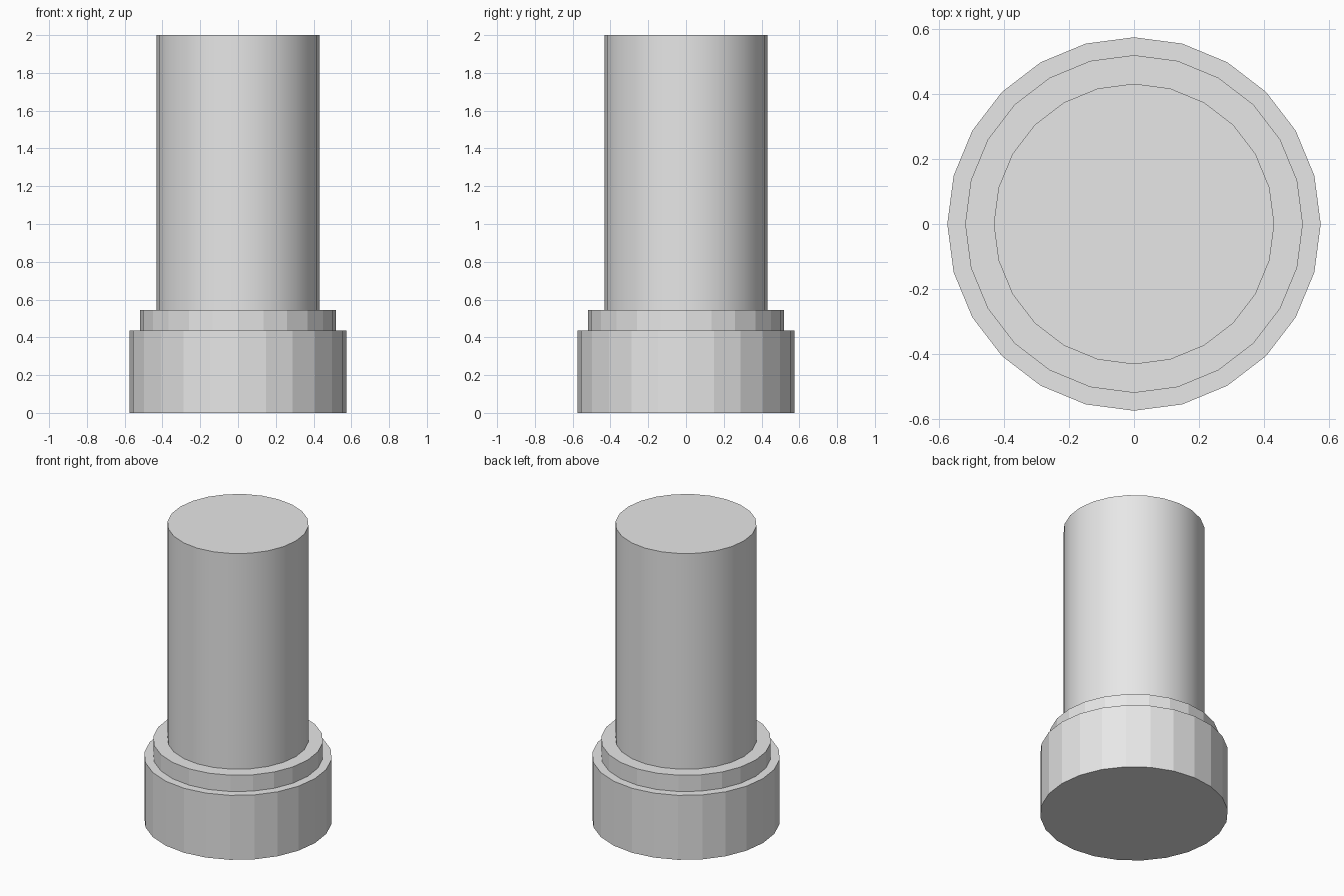
import bpy
import math

cube = bpy.data.objects.get("Cube")
if cube:
    bpy.data.objects.remove(cube, do_unlink=True)

# Single plain grey
grey = bpy.data.materials.new("light_grey")
grey.use_nodes = True
color = (0.8, 0.8, 0.8, 1)
grey.diffuse_color = color
grey.node_tree.nodes["Principled BSDF"].inputs["Base Color"].default_value = color


def drum(name, radius, bottom, top, smooth=False):
    """Upright 24-sided cylinder between two heights."""
    bpy.ops.mesh.primitive_cylinder_add(
        vertices=24, radius=radius, depth=top - bottom,
        location=(0, 0, (bottom + top) / 2))
    obj = bpy.context.object
    obj.name = name
    obj.data.materials.append(grey)
    if smooth:
        bpy.ops.object.shade_smooth_by_angle(angle=math.radians(30))
    return obj


# Wide foot, stepped collar and tall column
drum("base", 0.575, 0, 0.435)
drum("collar", 0.52, 0.435, 0.545)
drum("column", 0.432, 0.545, 2, smooth=True)
